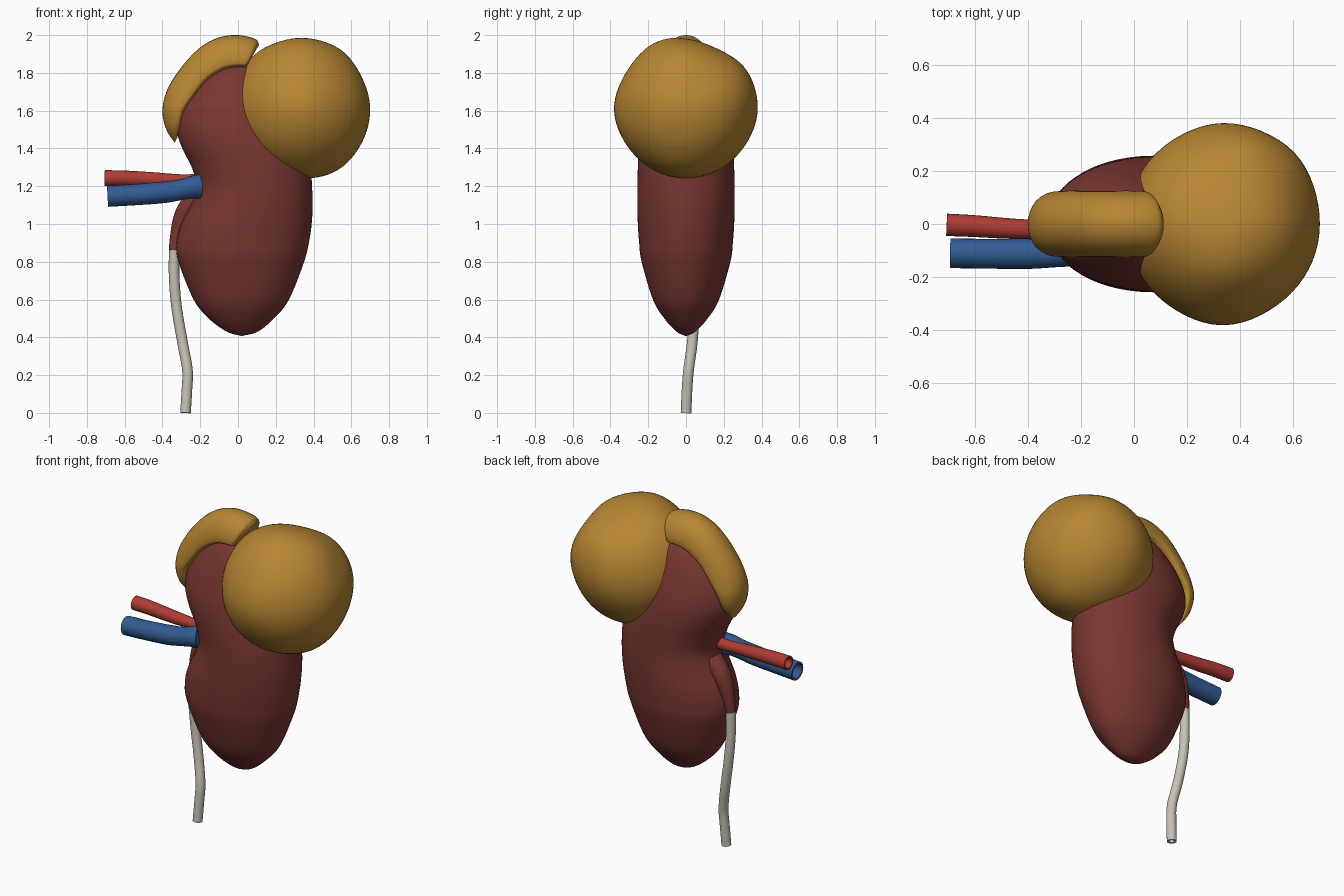
import bpy, bmesh
from math import sin, cos, tau, exp
from mathutils import Vector

if "Cube" in bpy.data.objects:
    bpy.data.objects.remove(bpy.data.objects["Cube"])


def material(name, rgb):
    m = bpy.data.materials.new(name)
    m.use_nodes = True
    m.diffuse_color = (*rgb, 1)
    bsdf = m.node_tree.nodes["Principled BSDF"]
    bsdf.inputs["Base Color"].default_value = (*rgb, 1)
    bsdf.inputs["Roughness"].default_value = 0.6
    return m


TISSUE = material("dark red tissue", (0.19, 0.038, 0.031))
OCHRE = material("ochre", (0.47, 0.235, 0.033))
RED = material("artery red", (0.42, 0.045, 0.035))
BLUE = material("vein blue", (0.032, 0.105, 0.29))
GREY = material("pale grey", (0.57, 0.54, 0.46))


def smooth_rows(rows, steps=6):
    """Catmull-Rom interpolation of rows of numbers."""
    rows = [Vector(r) for r in rows]
    ext = [2 * rows[0] - rows[1]] + rows + [2 * rows[-1] - rows[-2]]
    out = []
    for a, b, c, d in zip(ext, ext[1:], ext[2:], ext[3:]):
        for i in range(steps):
            t = i / steps
            out.append(b + 0.5 * t * (c - a + t * (2 * a - 5 * b + 4 * c - d
                                                   + t * (3 * (b - c) + d - a))))
    return out + [rows[-1]]


def finish(bm, name, mat, angle=0.9):
    bmesh.ops.recalc_face_normals(bm, faces=bm.faces)
    mesh = bpy.data.meshes.new(name)
    bm.to_mesh(mesh)
    bm.free()
    mesh.materials.append(mat)
    obj = bpy.data.objects.new(name, mesh)
    bpy.context.collection.objects.link(obj)
    bpy.ops.object.select_all(action="DESELECT")
    bpy.context.view_layer.objects.active = obj
    obj.select_set(True)
    bpy.ops.object.shade_smooth_by_angle(angle=angle)
    return obj


def loft(name, rings, mat, sides=32, under=1.0):
    """Skin ellipses given as (centre, u, v); 'under' flattens the -u half."""
    bm = bmesh.new()
    loops = []
    for c, u, v in rings:
        loop = []
        for k in range(sides):
            cu = cos(tau * k / sides)
            loop.append(bm.verts.new(c + u * (cu if cu > 0 else cu * under)
                                     + v * sin(tau * k / sides)))
        loops.append(loop)
    for a, b in zip(loops, loops[1:]):
        for k in range(sides):
            n = (k + 1) % sides
            bm.faces.new((a[k], a[n], b[n], b[k]))
    bm.faces.new(loops[0])
    bm.faces.new(loops[-1])
    return finish(bm, name, mat)


def tube(name, rows, mat, hollow=0.0):
    """Round tube along rows of (x, y, z, radius); hollow = wall at the start."""
    pts = smooth_rows(rows)
    rings = []
    for i, p in enumerate(pts):
        t = (pts[min(i + 1, len(pts) - 1)] - pts[max(i - 1, 0)]).xyz
        u = t.cross(Vector((0, 1, 0))).normalized()
        rings.append((p.xyz, u * p.w, t.cross(u).normalized() * p.w))
    if hollow:
        inner = [(c, u * (1 - hollow), v * (1 - hollow)) for c, u, v in rings[:7]]
        rings = inner[::-1] + rings
    return loft(name, rings, mat, 24)


# Kidney body: z, left edge, right edge, half depth
body = [(0.408, 0.015, 0.025, 0.005), (0.43, -0.06, 0.105, 0.05),
        (0.5, -0.155, 0.19, 0.115), (0.6, -0.235, 0.27, 0.175),
        (0.8, -0.315, 0.35, 0.235), (0.9, -0.325, 0.375, 0.248),
        (1.0, -0.3, 0.39, 0.255), (1.1, -0.25, 0.395, 0.257),
        (1.2, -0.22, 0.392, 0.257), (1.3, -0.245, 0.385, 0.255),
        (1.4, -0.295, 0.37, 0.25), (1.5, -0.325, 0.335, 0.237),
        (1.6, -0.31, 0.29, 0.21), (1.7, -0.255, 0.235, 0.175),
        (1.8, -0.165, 0.15, 0.125), (1.85, -0.08, 0.065, 0.07),
        (1.868, -0.02, -0.01, 0.005)]
loft("kidney_body",
     [(Vector(((a + b) / 2, 0, z)), Vector(((b - a) / 2, 0, 0)), Vector((0, d, 0)))
      for z, a, b, d in smooth_rows(body)], TISSUE, 64)

# Gland cap on the upper pole: outer x, z, inner x, z, half width
cap = [(-0.335, 1.43, -0.325, 1.45, 0.04), (-0.38, 1.5, -0.315, 1.52, 0.095),
       (-0.4, 1.6, -0.3, 1.6, 0.12), (-0.375, 1.71, -0.25, 1.68, 0.125),
       (-0.3, 1.83, -0.19, 1.76, 0.125), (-0.2, 1.935, -0.13, 1.81, 0.125),
       (-0.1, 1.988, -0.07, 1.84, 0.125), (0, 2.0, -0.01, 1.85, 0.125),
       (0.09, 1.98, 0.045, 1.85, 0.122), (0.112, 1.95, 0.06, 1.86, 0.095)]
loft("gland_cap",
     [(Vector((ix, 0, iz)), Vector((ox - ix, 0, oz - iz)), Vector((0, w, 0)))
      for ox, oz, ix, iz, w in smooth_rows(cap)], OCHRE, 32, 0.2)

# Lumpy round mass: a sphere with soft swellings along a few directions
swellings = [((0.6, 0, 0.8), 0.014), ((0, -0.4, 0.9), 0.02), ((0.3, 0.8, 0.55), 0.02),
             ((-0.7, 0, 0.75), 0.012), ((0.7, 0.65, 0.2), 0.016), ((0.5, 0, -0.85), 0.012),
             ((0, -1, 0), 0.015), ((0, 1, 0), 0.012), ((0.8, 0.2, 0.55), -0.012),
             ((0.1, 0.45, 0.9), -0.012), ((-0.85, 0, -0.45), -0.035)]
bm = bmesh.new()
bmesh.ops.create_uvsphere(bm, u_segments=64, v_segments=40, radius=1)
for v in bm.verts:
    n = v.co.normalized()
    r = 0.366 + sum(h * exp((n.dot(Vector(d).normalized()) - 1) * 12) for d, h in swellings)
    v.co = Vector((0.334, 0, 1.61)) + n * r
finish(bm, "round_mass", OCHRE)

# Vessels, open at their outer ends
tube("artery", [(-0.705, -0.003, 1.243, 0.042), (-0.6, -0.008, 1.242, 0.041),
                (-0.45, -0.018, 1.236, 0.038), (-0.3, -0.02, 1.23, 0.033),
                (-0.18, -0.02, 1.232, 0.035)], RED, 0.25)
tube("vein", [(-0.69, -0.11, 1.147, 0.056), (-0.55, -0.112, 1.155, 0.056),
              (-0.4, -0.112, 1.167, 0.057), (-0.3, -0.108, 1.182, 0.055),
              (-0.24, -0.1, 1.195, 0.06), (-0.208, -0.09, 1.197, 0.066)], BLUE, 0.2)

# Funnel leaving the hollow side, and the long drain tube below it
tube("funnel", [(-0.338, 0.04, 0.86, 0.029), (-0.325, 0.042, 0.93, 0.035),
                (-0.302, 0.042, 1.01, 0.046), (-0.265, 0.035, 1.08, 0.055),
                (-0.2, 0.02, 1.14, 0.06)], TISSUE)
tube("drain_tube", [(-0.278, 0, 0, 0.028), (-0.27, 0.006, 0.13, 0.028),
                    (-0.268, 0.014, 0.23, 0.028), (-0.295, 0.034, 0.38, 0.028),
                    (-0.325, 0.044, 0.56, 0.028), (-0.338, 0.042, 0.72, 0.028),
                    (-0.338, 0.04, 0.862, 0.028)], GREY, 0.4)
